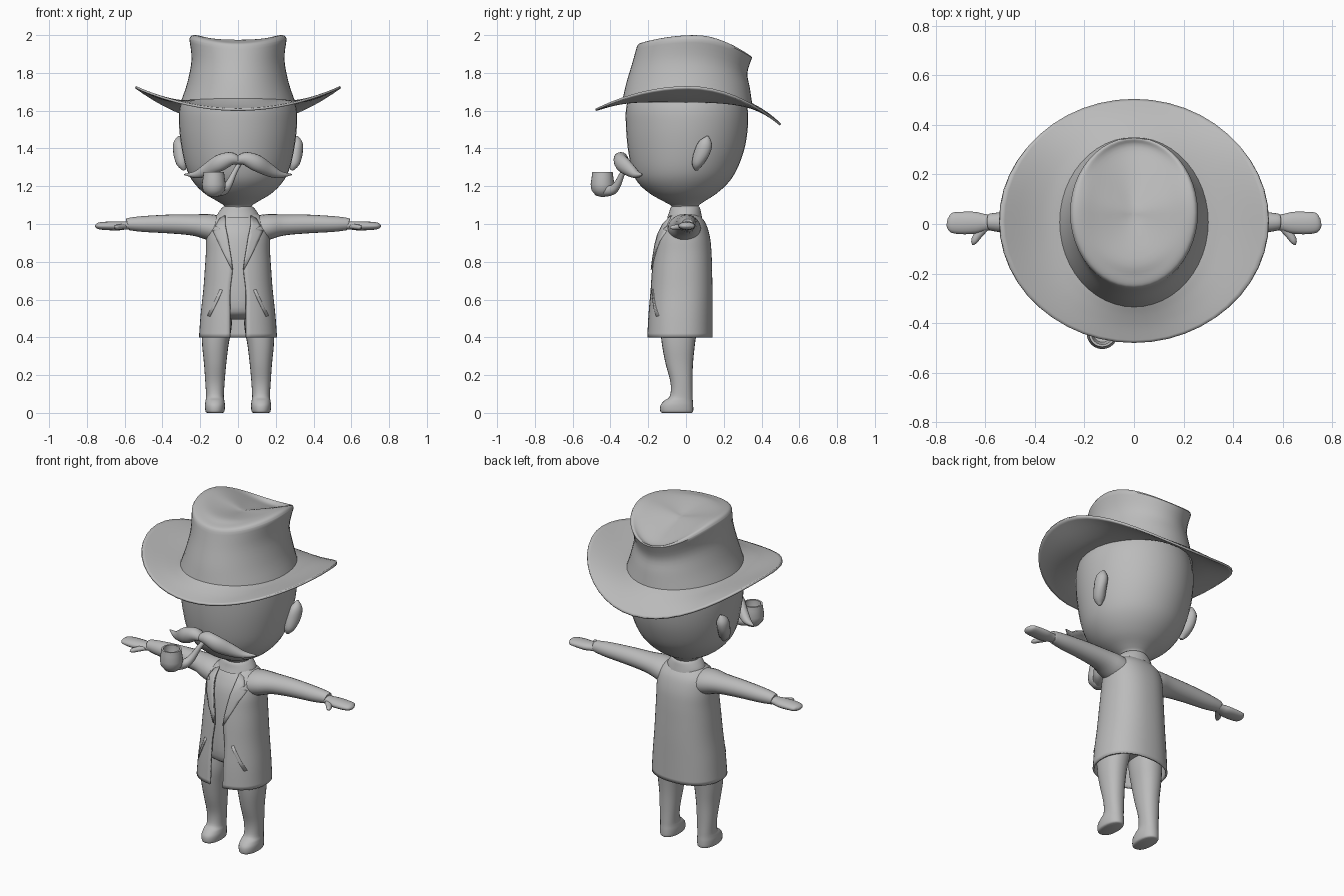
import bpy, math
from mathutils import Vector

grey = bpy.data.materials.new("plain_grey")
grey.diffuse_color = (0.5, 0.5, 0.5, 1)


def make(name, verts, faces, thick=0.0, angle=40):
    me = bpy.data.meshes.new(name)
    me.from_pydata([tuple(v) for v in verts], [], faces)
    me.materials.append(grey)
    ob = bpy.data.objects.new(name, me)
    bpy.context.collection.objects.link(ob)
    bpy.ops.object.select_all(action='DESELECT')
    ob.select_set(True)
    bpy.context.view_layer.objects.active = ob
    bpy.ops.object.shade_smooth_by_angle(angle=math.radians(angle))
    if thick:
        m = ob.modifiers.new("thickness", 'SOLIDIFY')
        m.thickness, m.offset = thick, -1
    return ob


def smooth(keys, n=4):
    """Catmull-Rom interpolation through rows of numbers."""
    k = [keys[0]] + list(keys) + [keys[-1]]
    out = []
    for i in range(1, len(k) - 2):
        for s in range(n):
            t = s / n
            out.append([0.5 * (2*b + (c-a)*t + (2*a-5*b+4*c-d)*t*t + (3*b-a-3*c+d)*t**3)
                        for a, b, c, d in zip(k[i-1], k[i], k[i+1], k[i+2])])
    return out + [list(keys[-1])]


def skin(name, rings, closed=True, caps=(True, True), thick=0.0, angle=40):
    n = len(rings[0])
    verts = [p for r in rings for p in r]
    faces = [(i*n + j, i*n + (j+1) % n, (i+1)*n + (j+1) % n, (i+1)*n + j)
             for i in range(len(rings)-1) for j in range(n if closed else n-1)]
    if caps[0]:
        faces.append(tuple(reversed(range(n))))
    if caps[1]:
        faces.append(tuple(range(len(verts)-n, len(verts))))
    return make(name, verts, faces, thick, angle)


def spow(c, e):
    return math.copysign(abs(c)**e, c)


def stack(name, keys, n=32, e=1.0, caps=(True, True)):
    """Upright body from rows (z, x centre, x radius, y front, y back)."""
    rings = []
    for z, cx, rx, yf, yb in smooth(keys):
        ring = []
        for j in range(n):
            a = 2*math.pi*j/n
            ring.append((cx + rx*spow(math.cos(a), e),
                         (yf+yb)/2 + (yb-yf)/2*spow(math.sin(a), e), z))
        rings.append(ring)
    return skin(name, rings, caps=caps)


def tube(name, keys, n=16, caps=(True, True), angle=50):
    """Swept oval from rows (x, y, z, sideways radius, upright radius)."""
    rows = smooth(keys)
    pts = [Vector(r[:3]) for r in rows]
    rings = []
    for i, r in enumerate(rows):
        t = (pts[min(i+1, len(pts)-1)] - pts[max(i-1, 0)]).normalized()
        side = Vector((0, 0, 1)).cross(t).normalized()
        up = t.cross(side)
        rings.append([pts[i] + side*r[3]*math.cos(2*math.pi*j/n) + up*r[4]*math.sin(2*math.pi*j/n)
                      for j in range(n)])
    return skin(name, rings, caps=caps, angle=angle)


def mirror(ob):
    m = ob.modifiers.new("mirror", 'MIRROR')
    m.use_axis[0] = True
    return ob


# Hat: rows (x radius, y front, y back, z front, z side, z back)
base = (.30, -.335, .35, 1.665, 1.655, 1.64)
brim = [(.54, -.48, .505, 1.61, 1.73, 1.53), (.44, -.42, .45, 1.628, 1.685, 1.578),
        (.36, -.37, .395, 1.648, 1.66, 1.615), base]
crown = [base, (.268, -.315, .338, 1.75, 1.75, 1.72), (.246, -.285, .325, 1.85, 1.87, 1.80),
         (.258, -.26, .35, 1.94, 1.98, 1.88)]
dent = [(.258, -.26, .35, 1.94, 1.98, 1.88), (.245, -.248, .343, 1.955, 1.997, 1.887),
        (.21, -.21, .31, 1.965, 1.998, 1.875), (.14, -.14, .22, 1.975, 1.978, 1.90),
        (.01, .03, .05, 1.945, 1.945, 1.945)]
rings = []
for rx, yf, yb, zf, zs, zb in smooth(brim) + smooth(crown)[1:] + smooth(dent)[1:]:
    ring = []
    for j in range(48):
        c, s = math.cos(2*math.pi*j/48), math.sin(2*math.pi*j/48)
        ring.append((rx*c, (yf+yb)/2 + (yb-yf)/2*s, zs*c*c + (zb if s > 0 else zf)*s*s))
    rings.append(ring)
skin("hat", rings, caps=(False, True), thick=0.012)

# Head and neck
stack("head", [(1.04, 0, .075, -.08, .07), (1.09, 0, .07, -.075, .065), (1.115, 0, .10, -.11, .09),
               (1.16, 0, .175, -.19, .16), (1.22, 0, .235, -.255, .225), (1.29, 0, .272, -.287, .27),
               (1.40, 0, .298, -.308, .31), (1.52, 0, .312, -.318, .328), (1.62, 0, .308, -.316, .325),
               (1.70, 0, .27, -.285, .30), (1.76, 0, .18, -.19, .21), (1.79, 0, .02, -.01, .03)], 40)

# Ears
mirror(tube("ear", [(.285, .055, 1.285, .008, .008), (.295, .06, 1.32, .03, .03),
                    (.308, .085, 1.38, .034, .042), (.312, .105, 1.43, .03, .035),
                    (.31, .115, 1.465, .006, .006)]))

# Moustache
mirror(tube("moustache", [(0, -.335, 1.335, .035, .022), (.04, -.345, 1.345, .038, .036),
                          (.10, -.34, 1.322, .036, .044), (.16, -.30, 1.288, .03, .036),
                          (.22, -.262, 1.262, .022, .02), (.285, -.23, 1.262, .003, .003)]))

# Pipe: turned bowl with a hollow, and a bent stem
bowl = [(.005, 1.143), (.035, 1.15), (.058, 1.178), (.063, 1.21), (.057, 1.25), (.054, 1.274),
        (.044, 1.274), (.044, 1.24), (.035, 1.21), (.004, 1.205)]
skin("pipe_bowl", [[(-.128 + r*math.cos(j*math.pi/12), -.442 + r*math.sin(j*math.pi/12), z)
                    for j in range(24)] for r, z in bowl])
tube("pipe_stem", [(.01, -.30, 1.325, .012, .012), (-.02, -.335, 1.27, .014, .014),
                   (-.048, -.362, 1.212, .02, .02), (-.075, -.39, 1.18, .026, .026),
                   (-.115, -.43, 1.178, .034, .034)], 12)

# Torso under the coat
stack("vest", [(.495, 0, .04, -.08, .02), (.51, 0, .11, -.13, .07), (.56, 0, .15, -.165, .10),
               (.75, 0, .155, -.163, .115), (.92, 0, .145, -.143, .105), (1.0, 0, .13, -.112, .09),
               (1.05, 0, .09, -.075, .06), (1.075, 0, .06, -.05, .05)], e=.9)

# Coat: rows (z, x radius, y front, y back, half width of the front opening)
E = .88
coat = smooth([(.40, .207, -.207, .14, .042), (.52, .198, -.201, .14, .042), (.65, .184, -.190, .14, .042),
               (.76, .176, -.181, .138, .030), (.85, .170, -.170, .135, .042), (.93, .168, -.156, .127, .058),
               (1.0, .158, -.126, .106, .07), (1.04, .125, -.092, .077, .07), (1.06, .088, -.07, .05, .06)])


def arc(rx, yf, yb, gap, n=48):
    g = math.asin((gap/rx)**(1/E))
    pts = []
    for j in range(n+1):
        a = -math.pi/2 + g + (2*math.pi - 2*g)*j/n
        pts.append((rx*spow(math.cos(a), E), (yf+yb)/2 + (yb-yf)/2*spow(math.sin(a), E)))
    return pts


skin("coat", [[(x, y, z) for x, y in arc(rx, yf, yb, gap)] for z, rx, yf, yb, gap in coat],
     closed=False, caps=(False, False), thick=0.01)


def coat_y(x, z):
    """Front surface of the coat at x, z."""
    for a, b in zip(coat, coat[1:]):
        if z <= b[0]:
            break
    t = min(1, max(0, (z-a[0])/(b[0]-a[0])))
    rx, yf, yb = [a[i] + (b[i]-a[i])*t for i in (1, 2, 3)]
    s = max(0, 1 - min(1, abs(x)/rx)**(2/E))**(E/2)
    return (yf+yb)/2 - (yb-yf)/2*s


def patch(name, rows, lift=.007):
    """Strip laid on the coat front from rows (z left, z right, x left, x right)."""
    rings = []
    for za, zb, xa, xb in rows:
        ring = []
        for j in range(5):
            x, z = xa + (xb-xa)*j/4, za + (zb-za)*j/4
            ring.append((x, coat_y(x, z) - lift, z))
        rings.append(ring)
    return mirror(skin(name, rings, closed=False, caps=(False, False), thick=.009))


# Lapels with a notch, and slanted pocket flaps
patch("lapel", [(.76, .76, .028, .034), (.82, .84, .036, .075), (.89, .91, .048, .108),
                (.94, .965, .056, .135), (.955, .975, .06, .10), (1.0, .99, .068, .12),
                (1.045, 1.03, .068, .098)])
patch("pocket_flap", [(.51, .515, .150, .163), (.56, .565, .124, .137), (.61, .615, .100, .113),
                      (.65, .655, .083, .096)], .005)

# Shirt collar around the neck
stack("collar", [(1.035, 0, .115, -.10, .085), (1.06, 0, .104, -.09, .08), (1.085, 0, .085, -.082, .074),
                 (1.095, 0, .072, -.07, .066)], 32, caps=(False, True))

# Legs with shoes
mirror(stack("leg", [(0, .122, .040, -.125, .03), (.008, .122, .050, -.136, .038),
                     (.04, .122, .053, -.135, .038), (.065, .122, .05, -.115, .036),
                     (.09, .122, .047, -.085, .035), (.16, .122, .051, -.082, .034),
                     (.26, .121, .059, -.108, .037), (.36, .120, .070, -.127, .047),
                     (.45, .112, .078, -.135, .06), (.54, .10, .07, -.13, .07)], 24, .9))

# Sleeves, hands and thumbs
mirror(tube("sleeve", [(.08, -.01, .965, .09, .075), (.16, -.008, .985, .085, .068),
                       (.24, 0, .995, .066, .056), (.36, .004, 1.0, .054, .050),
                       (.50, .006, 1.0, .045, .042), (.57, .008, 1.0, .036, .034),
                       (.585, .008, .998, .032, .03)], 20))
mirror(tube("hand", [(.55, .006, .995, .028, .022), (.60, .006, .992, .034, .022),
                     (.64, .005, .99, .044, .024), (.70, .004, .99, .045, .022),
                     (.74, .006, .99, .038, .017), (.755, .008, .99, .012, .006)]))
mirror(tube("thumb", [(.60, -.01, .988, .018, .014), (.63, -.045, .984, .017, .014),
                      (.645, -.07, .982, .013, .012), (.65, -.085, .98, .003, .003)], 10))
